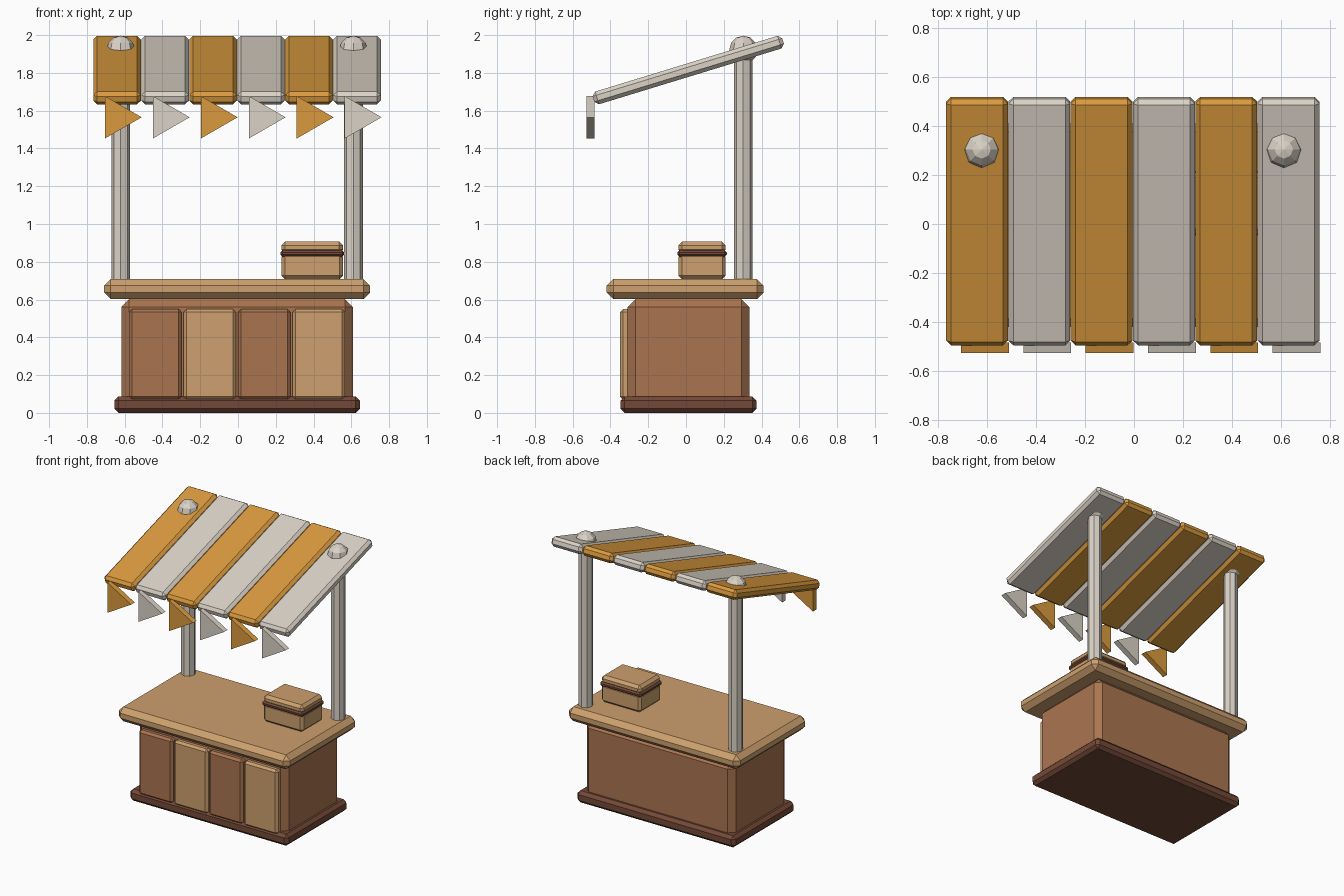
import bpy
import math

if "Cube" in bpy.data.objects:
    bpy.data.objects.remove(bpy.data.objects["Cube"], do_unlink=True)


def linear(c):
    c /= 255
    return c / 12.92 if c <= 0.04045 else ((c + 0.055) / 1.055) ** 2.4


def material(name, *rgb):
    mat = bpy.data.materials.new(name)
    mat.use_nodes = True
    colour = (*[linear(c) for c in rgb], 1)
    mat.diffuse_color = colour
    bsdf = mat.node_tree.nodes["Principled BSDF"]
    bsdf.inputs["Base Color"].default_value = colour
    bsdf.inputs["Roughness"].default_value = 0.8
    return mat


ORANGE = material("orange cloth", 218, 154, 62)
CREAM = material("cream", 218, 210, 198)
TAN = material("light wood", 205, 160, 110)
BROWN = material("brown wood", 170, 117, 80)
DARK = material("dark wood", 116, 73, 55)


def finish(name, mat):
    obj = bpy.context.object
    obj.name = name
    obj.data.materials.append(mat)
    return obj


def block(name, mat, x, y, z, bevel, tilt=0):
    """Chamfered box; x, y and z are (min, max) ranges."""
    spans = (x, y, z)
    centre = [(a + b) / 2 for a, b in spans]
    bpy.ops.mesh.primitive_cube_add(size=1, location=centre)
    obj = finish(name, mat)
    obj.scale = [b - a for a, b in spans]
    bpy.ops.object.transform_apply(location=False, rotation=False, scale=True)
    obj.rotation_euler.x = tilt
    mod = obj.modifiers.new("chamfer", "BEVEL")
    mod.width = bevel
    mod.segments = 1
    return obj


MID = -0.005   # centre line of the stall in x

# Counter: plinth, body and worktop
block("plinth", DARK, (MID - 0.65, MID + 0.65), (-0.347, 0.373), (0, 0.087), 0.022)
block("counter_body", BROWN, (MID - 0.613, MID + 0.613), (-0.31, 0.336), (0.01, 0.602), 0.042)
block("worktop", TAN, (MID - 0.704, MID + 0.704), (-0.42, 0.41), (0.602, 0.709), 0.035)

# Front panels in alternating wood
for i in range(4):
    x = MID + (i - 1.5) * 0.288
    block(f"front_panel_{i + 1}", TAN if i % 2 else BROWN,
          (x - 0.139, x + 0.139), (-0.35, -0.29), (0.07, 0.549), 0.016)

# Cash box on the worktop
block("box_body", TAN, (0.23, 0.556), (-0.04, 0.21), (0.709, 0.845), 0.018)
block("box_rim", DARK, (0.224, 0.562), (-0.046, 0.216), (0.826, 0.862), 0.012)
block("box_lid", TAN, (0.23, 0.556), (-0.04, 0.21), (0.845, 0.907), 0.02)

# Rear posts with round caps poking through the canopy
for side, name in ((-1, "right"), (1, "left")):
    x = MID + side * 0.616
    bpy.ops.mesh.primitive_cylinder_add(vertices=8, radius=0.05, depth=1.2,
                                        location=(x, 0.303, 1.29))
    finish(f"{name}_post", CREAM)
    bpy.ops.mesh.primitive_uv_sphere_add(segments=8, ring_count=6, radius=0.075,
                                         location=(x, 0.304, 1.922))
    finish(f"{name}_post_cap", CREAM)

# Sloping canopy slats, each with a triangular pennant on its front edge
for i in range(6):
    x = MID + (i - 2.5) * 0.254
    cloth = CREAM if i % 2 else ORANGE
    block(f"canopy_slat_{i + 1}", cloth, (x - 0.126, x + 0.126),
          (-0.513, 0.537), (1.78, 1.85), 0.02, math.radians(17))
    bpy.ops.mesh.primitive_cylinder_add(vertices=3, radius=0.13, depth=0.042,
                                        location=(x, -0.505, 1.565))
    pennant = finish(f"pennant_{i + 1}", cloth)
    # Point the triangle sideways, then stand it upright
    pennant.rotation_euler = (math.pi / 2, math.pi / 2, 0)
